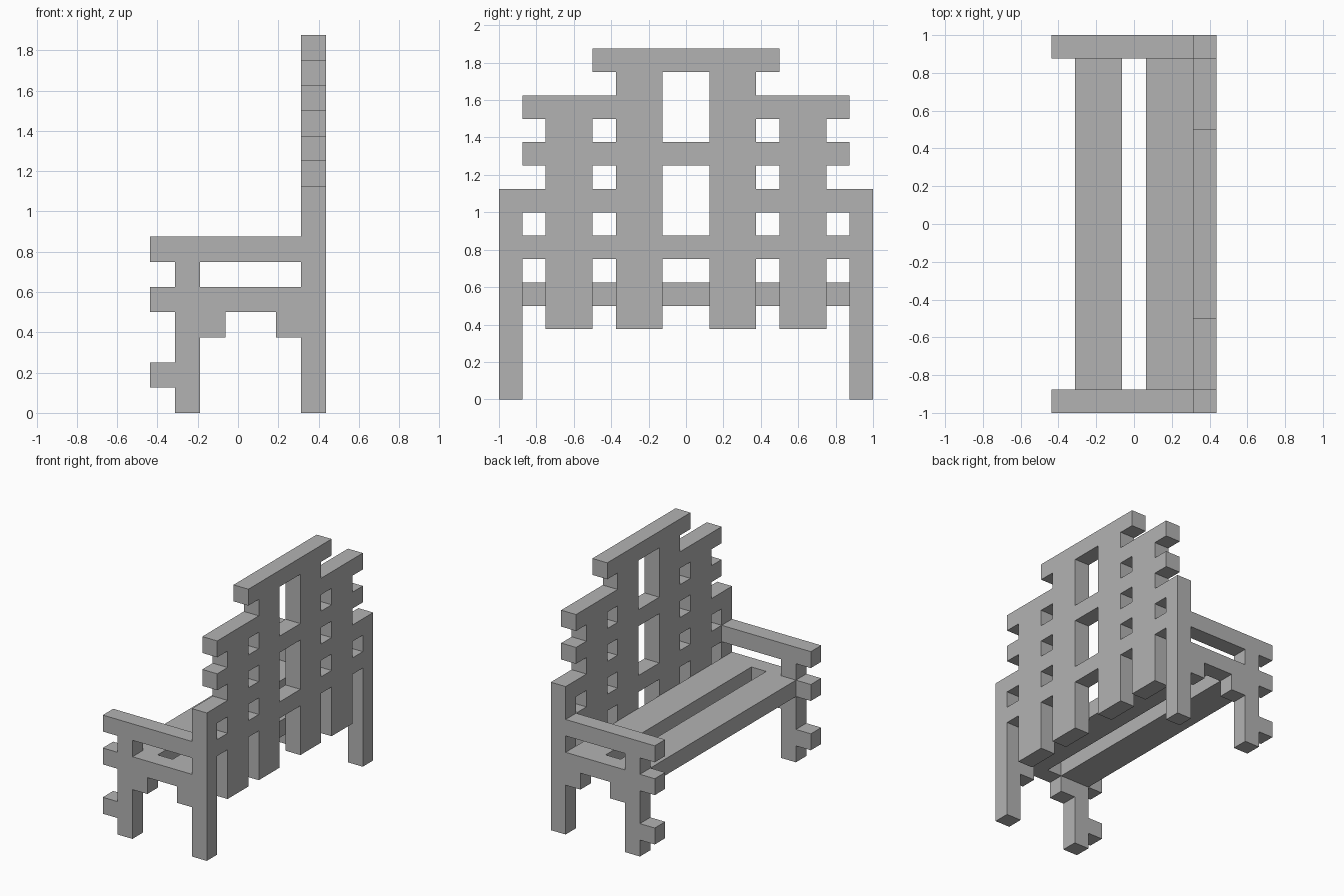
import bpy
import bmesh
from mathutils import Vector

cube = bpy.data.objects.get("Cube")
if cube:
    bpy.data.objects.remove(cube, do_unlink=True)

UNIT = 0.125                      # every timber is a whole number of these
ORIGIN = Vector((-3.5, -8, 0))    # grid corner, in units

grey = bpy.data.materials.new("plain_grey")
grey.use_nodes = True
COLOUR = (0.45, 0.45, 0.45, 1)
grey.diffuse_color = COLOUR
grey.node_tree.nodes["Principled BSDF"].inputs["Base Color"].default_value = COLOUR

solid = {}                        # grid cell -> part name


def timber(part, xs, ys, zs, mirror=False):
    """Fill a block of cells, optionally repeated across the bench's middle."""
    for x in range(*xs):
        for y in range(*ys):
            for z in range(*zs):
                solid.setdefault((x, y, z), part)
                if mirror:
                    solid.setdefault((x, 15 - y, z), part)


# Backrest: outer posts, uprights and stepped rails
BACK = (6, 7)
timber("backrest", BACK, (0, 1), (0, 9), True)
timber("backrest", BACK, (2, 4), (3, 13), True)
timber("backrest", BACK, (5, 7), (3, 15), True)
timber("backrest", BACK, (0, 16), (6, 7))
timber("backrest", BACK, (0, 7), (8, 9), True)
timber("backrest", BACK, (1, 15), (10, 11))
timber("backrest", BACK, (1, 7), (12, 13), True)
timber("backrest", BACK, (4, 12), (14, 15))

# End frames: front leg, armrest, seat rail, brackets and foot block
for part, y in (("right_end_frame", 0), ("left_end_frame", 15)):
    ys = (y, y + 1)
    timber(part, (1, 2), ys, (0, 7))
    timber(part, (0, 6), ys, (6, 7))
    timber(part, (0, 6), ys, (4, 5))
    timber(part, (2, 3), ys, (3, 4))
    timber(part, (5, 6), ys, (3, 4))
    timber(part, (0, 1), ys, (1, 2))

# Seat: two long slats with a gap between
timber("front_seat_slat", (1, 3), (1, 15), (4, 5))
timber("rear_seat_slat", (4, 6), (1, 15), (4, 5))


def build(part):
    """Skin the cells of a part, leaving out faces hidden inside joints."""
    bm = bmesh.new()
    for cell in [c for c, name in solid.items() if name == part]:
        centre = Vector(cell) + Vector((0.5, 0.5, 0.5)) + ORIGIN
        for axis in range(3):
            for sign in (-1, 1):
                n = Vector((0, 0, 0))
                n[axis] = sign
                if tuple(int(a + b) for a, b in zip(cell, n)) in solid:
                    continue
                u = Vector((0, 0, 0))
                u[(axis + 1) % 3] = 0.5
                v = n.cross(u)
                mid = centre + n / 2
                corners = (mid - u - v, mid + u - v, mid + u + v, mid - u + v)
                bm.faces.new([bm.verts.new(c * UNIT) for c in corners])
    bmesh.ops.remove_doubles(bm, verts=bm.verts, dist=0.001)
    mesh = bpy.data.meshes.new(part)
    bm.to_mesh(mesh)
    bm.free()
    mesh.materials.append(grey)
    bpy.context.collection.objects.link(bpy.data.objects.new(part, mesh))


for part in sorted(set(solid.values())):
    build(part)
